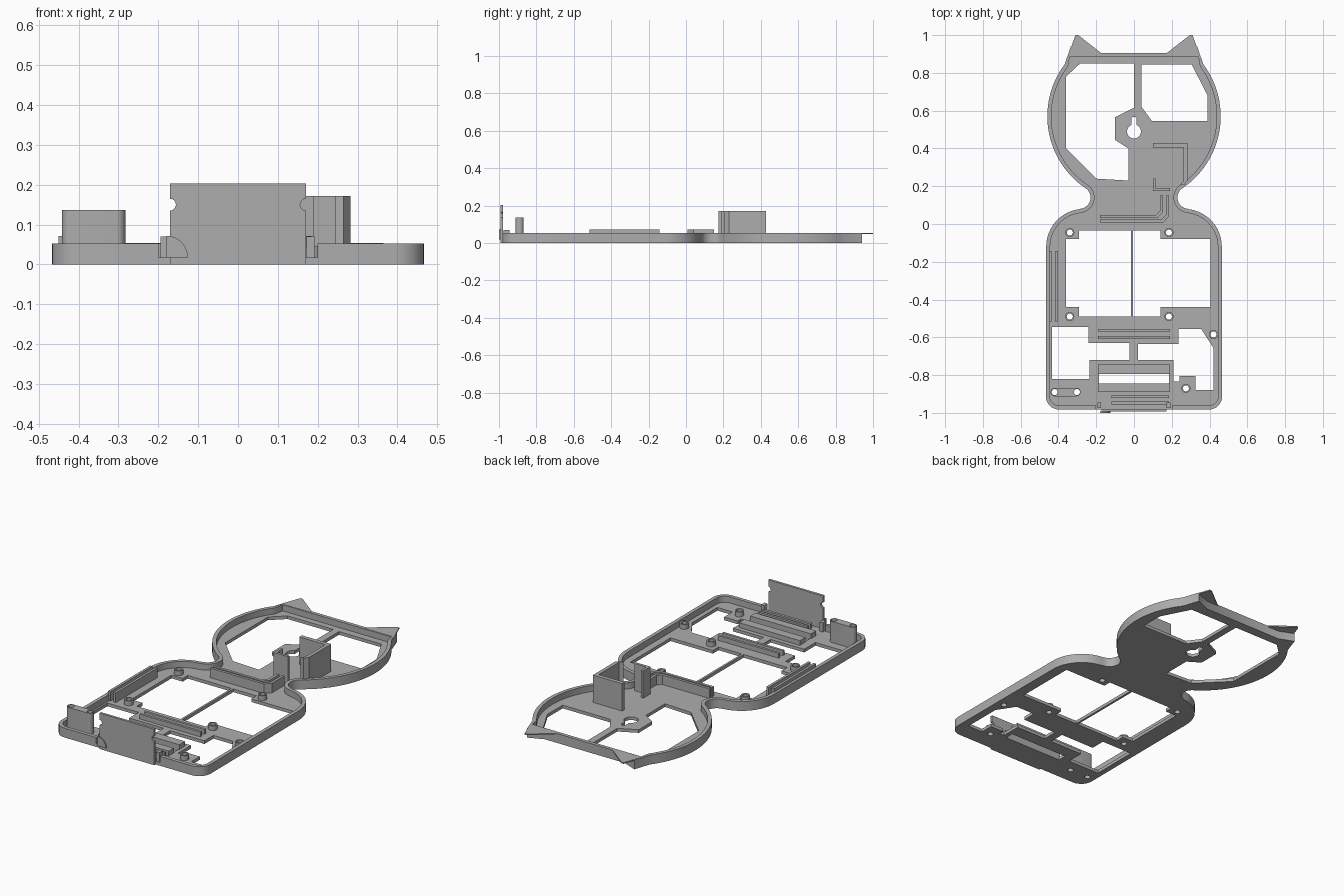
import bpy
import bmesh
from math import cos, sin, radians, atan2, degrees

default_cube = bpy.data.objects.get("Cube")
if default_cube:
    bpy.data.objects.remove(default_cube, do_unlink=True)

GREY = (0.42, 0.42, 0.42, 1)
plastic = bpy.data.materials.new("grey plastic")
plastic.use_nodes = True
plastic.diffuse_color = GREY
plastic.node_tree.nodes["Principled BSDF"].inputs["Base Color"].default_value = GREY

FLOOR, RIM, WALL = 0.018, 0.053, 0.021


def slab(name, loops, bottom, top, standing_at=None):
    """Extrude closed outlines (inner loops become holes) between two heights.
    With standing_at, the outline lies in x-z and the extrusion runs along y."""
    curve = bpy.data.curves.new(name, "CURVE")
    curve.dimensions = "2D"
    curve.fill_mode = "BOTH"
    curve.extrude = (top - bottom) / 2
    for loop in loops:
        spline = curve.splines.new("POLY")
        spline.points.add(len(loop) - 1)
        for point, (x, y) in zip(spline.points, loop):
            point.co = (x, y, 0, 1)
        spline.use_cyclic_u = True
    helper = bpy.data.objects.new(name + " outline", curve)
    bpy.context.collection.objects.link(helper)
    graph = bpy.context.evaluated_depsgraph_get()
    mesh = bpy.data.meshes.new_from_object(helper.evaluated_get(graph))
    bpy.data.objects.remove(helper, do_unlink=True)
    bm = bmesh.new()
    bm.from_mesh(mesh)
    bmesh.ops.remove_doubles(bm, verts=bm.verts, dist=0.0001)
    middle = (top + bottom) / 2
    for v in bm.verts:
        x, y, z = v.co
        v.co = (x, standing_at + z, y) if standing_at is not None else (x, y, z + middle)
    bmesh.ops.recalc_face_normals(bm, faces=bm.faces)
    bm.to_mesh(mesh)
    bm.free()
    mesh.materials.clear()
    mesh.materials.append(plastic)
    obj = bpy.data.objects.new(name, mesh)
    bpy.context.collection.objects.link(obj)
    bpy.ops.object.select_all(action="DESELECT")
    obj.select_set(True)
    bpy.context.view_layer.objects.active = obj
    bpy.ops.object.shade_smooth_by_angle(angle=radians(30))
    return obj


def arc(cx, cy, radius, start, end, steps=12):
    angles = [radians(start + (end - start) * i / steps) for i in range(steps + 1)]
    return [(cx + radius * cos(a), cy + radius * sin(a)) for a in angles]


def circle(cx, cy, radius):
    return arc(cx, cy, radius, 0, 345, 23)


def rect(x0, x1, y0, y1):
    return [(x0, y0), (x1, y0), (x1, y1), (x0, y1)]


def flip(points):
    return [(-x, y) for x, y in reversed(points)]


def half_outline(inset):
    """Right half of the body, neck and head contour, moved inwards by inset."""
    neck_x, neck_y, head_y = 0.29, 0.14, 0.57
    shoulder_x, shoulder_y = 0.265, -0.12
    low = degrees(atan2(neck_y - shoulder_y, neck_x - shoulder_x))
    high = degrees(atan2(head_y - neck_y, -neck_x))
    points = [(0.2, -0.982 + inset)]
    points += arc(0.397, -0.912, 0.07 - inset, -90, 0, 8)
    points += arc(shoulder_x, shoulder_y, 0.2 - inset, 0, low)
    points += arc(neck_x, neck_y, 0.06 + inset, low + 180, high)
    points += arc(0, head_y, 0.459 - inset, high - 180, 37, 28)
    if inset:
        points += [(0.34, 0.885)]
    else:
        points += [(0.335, 0.94), (0.25, 0.905)]
    return points


outer, inner = half_outline(0), half_outline(WALL)

# Openings in the floor
head_window_left = [(0, .85), (-.285, .85), (-.36, .78), (-.36, .4), (-.2, .24),
                    (-.03, .23), (-.03, .4), (-.1, .445), (-.1, .565), (0, .615)]
head_window_right = [(.04, .845), (.305, .845), (.39, .68), (.39, .545),
                     (.095, .545), (.04, .62)]
body_window_left = [(-.36, -.08), (-.29, -.08), (-.29, -.035), (-.017, -.035),
                    (-.017, -.49), (-.29, -.49), (-.29, -.44), (-.36, -.44)]
body_window_right = [(-.005, -.035), (.14, -.035), (.14, -.08), (.405, -.08),
                     (.405, -.44), (.14, -.44), (.14, -.49), (-.005, -.49)]
lower_window_left = [(-.435, -.545), (-.24, -.545), (-.24, -.63), (-.025, -.63),
                     (-.025, -.72), (-.235, -.72), (-.235, -.82), (-.435, -.82)]
lower_window_right = [(.02, -.635), (.235, -.635), (.235, -.555), (.355, -.555),
                      (.42, -.655), (.42, -.88), (.325, -.88), (.325, -.805),
                      (.24, -.805), (.24, -.835), (.21, -.835), (.21, -.72), (.02, -.72)]
keyhole = arc(0, .49, .037, 110, 430, 20) + arc(0, .555, .013, 0, 180, 8)
connector_slot = rect(-.185, .185, -.845, -.795)
screws = [(-.34, -.045), (.185, -.045), (-.34, -.49), (.185, -.49),
          (.42, -.585), (.275, -.87)]
stand_screws = [circle(x, -.89, .016) for x in (-.42, -.302)]

# Floor plate
slab("floor_plate",
     [outer + flip(outer), head_window_left, head_window_right, body_window_left,
      body_window_right, lower_window_left, lower_window_right, keyhole,
      connector_slot] + stand_screws + [circle(x, y, .016) for x, y in screws],
     0, FLOOR)

# Rim wall, open at the front
slab("rim_wall", [outer + flip(outer) + flip(inner)[::-1] + inner[::-1]], FLOOR, RIM)

# Thin ear tips
ear = [(.365, .848), (.31, 1.0), (.295, 1.0), (.17, .902), (.17, .89), (.34, .89)]
for side, shape in (("left", ear), ("right", flip(ear))):
    slab(side + "_ear", [shape], RIM - 0.006, RIM + 0.001)

# Screw standoffs
for number, (x, y) in enumerate(screws, 1):
    slab(f"standoff_{number}", [circle(x, y, .024), circle(x, y, .016)], FLOOR, 0.045)

# Rails that hold the boards
rails = {
    "middle_rail_back": (-.19, .19, -.57, -.556),
    "middle_rail_front": (-.19, .19, -.608, -.594),
    "connector_rail_back": (-.19, .19, -.795, -.745),
    "connector_rail_front": (-.19, .19, -.89, -.845),
    "front_rail_back": (-.12, .185, -.922, -.908),
    "front_rail_front": (-.12, .185, -.955, -.94),
}
for name, bounds in rails.items():
    slab(name, [rect(*bounds)], FLOOR, 0.045)
for name, x in (("outer", -.45), ("inner", -.417)):
    slab(f"side_rail_{name}", [rect(x, x + .014, -.517, -.142)], FLOOR, 0.072)

# Bent double rail at the neck
slab("neck_rail_back", [[(-.18, .047), (.115, .047), (.137, .07), (.137, .15), (.153, .15),
                         (.153, .062), (.125, .032), (-.18, .032)]], FLOOR, 0.072)
slab("neck_rail_front", [[(-.18, .024), (.145, .024), (.17, .05), (.17, .15), (.185, .15),
                          (.185, .04), (.155, .009), (-.18, .009)]], FLOOR, 0.072)

# Tall holder in the head: corner wall and small corner post
slab("holder_corner_wall", [[(.1, .405), (.262, .405), (.262, .225), (.245, .21), (.265, .205),
                             (.283, .23), (.283, .428), (.1, .428)]], FLOOR, 0.172)
slab("holder_corner_post", [[(.1, .175), (.19, .175), (.19, .19), (.114, .19),
                             (.114, .24), (.1, .24)]], FLOOR, 0.172)

# Upright stand with rounded ends and two bores
slab("screw_stand",
     [arc(-.42, -.89, .022, 90, 270) + arc(-.305, -.89, .022, -90, 90)] + stand_screws,
     FLOOR, 0.137)

# Front panel with a round notch in each side
edge = [(.171, 0)] + arc(.171, .15, .015, 270, 90) + [(.171, .203)]
slab("front_panel", [edge + flip(edge)], -0.007, 0.007, standing_at=-0.986)

# Clips at the panel's lower corners
slab("panel_clip_right", [[(-.18, .018), (-.124, .018)] + arc(-.18, .018, .054, 0, 90)],
     -0.0035, 0.0035, standing_at=-0.9965)
for name, x in (("left", .172), ("right", -.194)):
    slab(f"panel_guide_{name}", [rect(x, x + .02, -.975, -.945)], FLOOR, 0.07)
